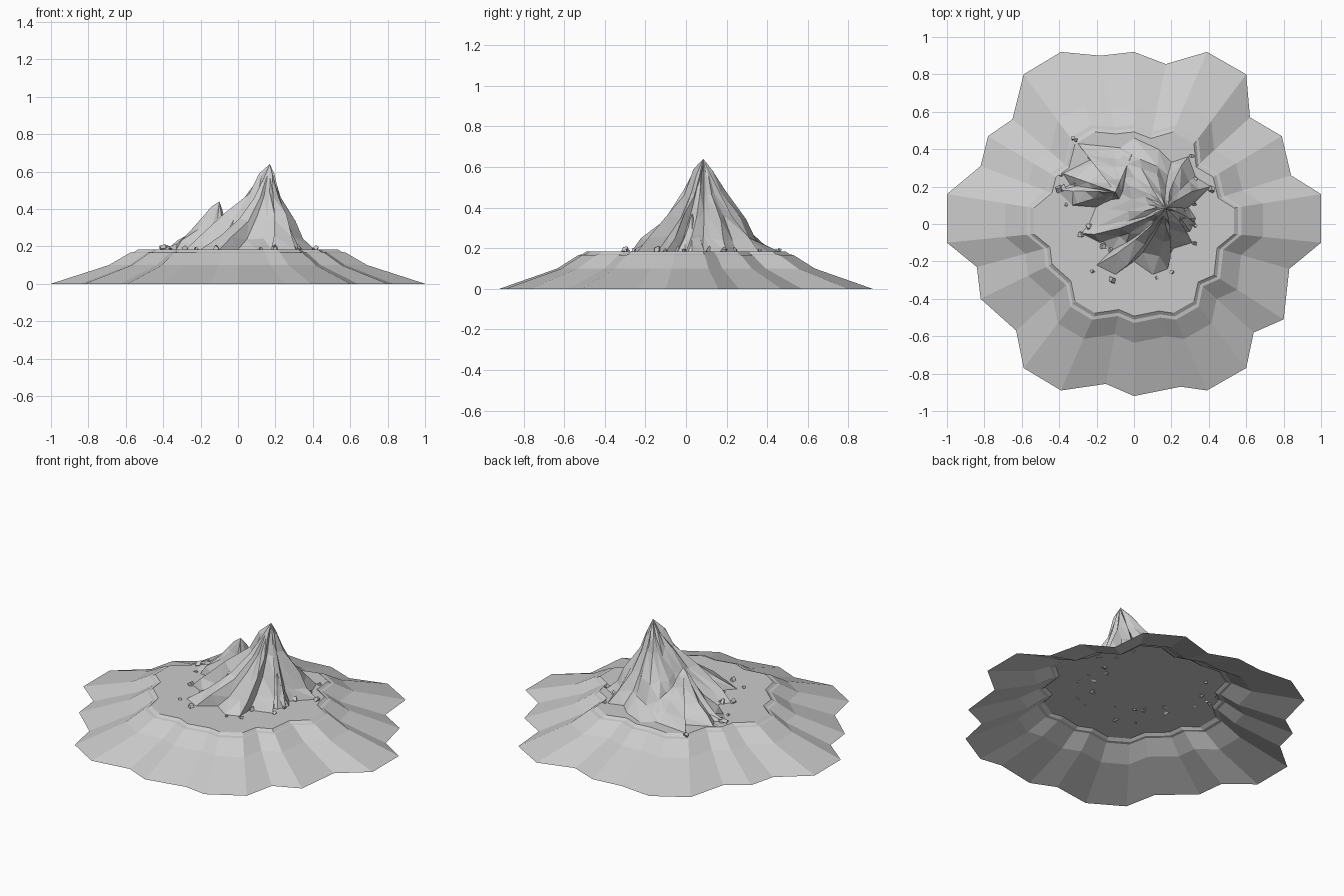
import bpy
import bmesh
import random
from mathutils import Vector, Matrix

random.seed(7)
cube = bpy.data.objects.get("Cube")
if cube:
    bpy.data.objects.remove(cube, do_unlink=True)

PLATEAU = 0.183

# One plain stone colour for everything
stone = bpy.data.materials.new("light grey stone")
stone.use_nodes = True
stone.diffuse_color = (0.6, 0.6, 0.6, 1)
stone.node_tree.nodes["Principled BSDF"].inputs["Base Color"].default_value = (0.6, 0.6, 0.6, 1)


def finish(bm, name):
    """Turn a bmesh into a flat-shaded stone object."""
    mesh = bpy.data.meshes.new(name)
    bm.to_mesh(mesh)
    bm.free()
    mesh.materials.append(stone)
    obj = bpy.data.objects.new(name, mesh)
    bpy.context.collection.objects.link(obj)
    return obj


def bridge(bm, outer, inner, triangles=False):
    """Join two rings of equal length with upward-facing faces."""
    count = len(outer)
    for i in range(count):
        j = (i + 1) % count
        if triangles:
            bm.faces.new((outer[i], outer[j], inner[i]))
            bm.faces.new((outer[j], inner[j], inner[i]))
        else:
            bm.faces.new((outer[i], outer[j], inner[j], inner[i]))


def terrace(name, outline, steps):
    """Concentric scaled copies of an outline, closed by a flat top."""
    bm = bmesh.new()
    previous = None
    for scale, z in steps:
        ring = [bm.verts.new((x * scale, y * scale, z)) for x, y in outline]
        if previous:
            bridge(bm, previous, ring)
        previous = ring
    bm.faces.new(previous)
    return finish(bm, name)


def crag(name, peak, outline, twist=0.0, rough=1.0):
    """Craggy cone: the foot outline is drawn in towards the peak."""
    bm = bmesh.new()
    peak = Vector(peak)
    rise = peak.z - PLATEAU
    previous = [bm.verts.new((x, y, PLATEAU)) for x, y in outline]
    levels = [(0.8, 0.16), (0.55, 0.37), (0.29, 0.64), (0.14, 0.84)]
    for step, (spread, height) in enumerate(levels, 1):
        turn = Matrix.Rotation(twist * step, 3, 'Z')
        ring = []
        for x, y in outline:
            arm = turn @ Vector((x - peak.x, y - peak.y, 0))
            arm *= spread * (1 + rough * random.uniform(-0.12, 0.12))
            lift = rise * (height + rough * random.uniform(-0.05, 0.05))
            ring.append(bm.verts.new((peak.x + arm.x, peak.y + arm.y, PLATEAU + lift)))
        bridge(bm, previous, ring, triangles=True)
        previous = ring
    tip = bm.verts.new(peak)
    for i, vert in enumerate(previous):
        bm.faces.new((vert, previous[(i + 1) % len(previous)], tip))
    return finish(bm, name)


# Scalloped sloping base with a stepped rim
base_outline = [
    (1, .16), (.84, .26), (.79, .47), (.62, .57), (.6, .8), (.39, .92),
    (.17, .855), (0, .92), (-.18, .9), (-.39, .92), (-.59, .8), (-.65, .56),
    (-.78, .47), (-.82, .31), (-1, .16), (-1, -.1), (-.84, -.23), (-.82, -.4),
    (-.63, -.57), (-.59, -.77), (-.39, -.89), (-.15, -.855), (0, -.92),
    (.25, -.87), (.39, -.89), (.6, -.77), (.64, -.58), (.8, -.51),
    (.83, -.24), (1, -.1)]
terrace("sloping_base", base_outline,
        [(1, 0), (.69, .1), (.575, .167), (.555, .17), (.535, PLATEAU)])

# Tall main peak
main_foot = [
    (.41, .2), (.33, .25), (.29, .36), (.2, .33), (.13, .4), (0, .46),
    (-.08, .4), (-.15, .34), (-.12, .2), (-.2, .1), (-.24, 0), (-.28, -.05),
    (-.18, -.1), (-.12, -.14), (-.2, -.22), (-.1, -.27), (0, -.2), (.1, -.27),
    (.18, -.24), (.18, -.14), (.31, -.1), (.26, -.03), (.33, 0), (.28, .08),
    (.33, .12)]
crag("main_peak", (.17, .085, .64), main_foot, twist=0.06)

# Lower peak behind on the right, with a steep inner cliff
lower_foot = [
    (-.06, .1), (0, .2), (0, .4), (-.1, .41), (-.3, .43), (-.22, .35),
    (-.38, .27), (-.34, .21), (-.41, .18), (-.33, .1), (-.2, .09), (-.13, .12)]
crag("lower_peak", (-.1, .17, .44), lower_foot)

# Small pinnacle leaning on the left flank
pinnacle_foot = [(.33, .03), (.29, .09), (.2, .1), (.18, .03), (.22, -.05), (.3, -.04)]
crag("side_pinnacle", (.25, .03, .37), pinnacle_foot, rough=0.6)

# Loose rocks scattered round the foot, half sunk in the plateau
bm = bmesh.new()
centre = Vector((0.03, 0.08))
feet = [p for p in main_foot if p[0] > 0.2 or p[1] < 0.05]
feet += [p for p in lower_foot if p[0] < -0.2]
for foot in feet:
    for _ in range(random.choice((1, 1, 2))):
        spot = centre + (Vector(foot) - centre) * random.uniform(0.96, 1.06)
        spot += Vector((random.uniform(-.02, .02), random.uniform(-.02, .02)))
        size = random.uniform(0.012, 0.026)
        place = Matrix.Translation((spot.x, spot.y, PLATEAU + size * 0.3))
        spin = Matrix.Rotation(random.uniform(0, 6), 4, Vector((random.random(), 0.5, 1)))
        rock = bmesh.ops.create_cube(bm, size=size, matrix=place @ spin)
        for vert in rock["verts"]:
            vert.co += Vector([random.uniform(-.2, .2) * size for _ in range(3)])
finish(bm, "loose_rocks")
